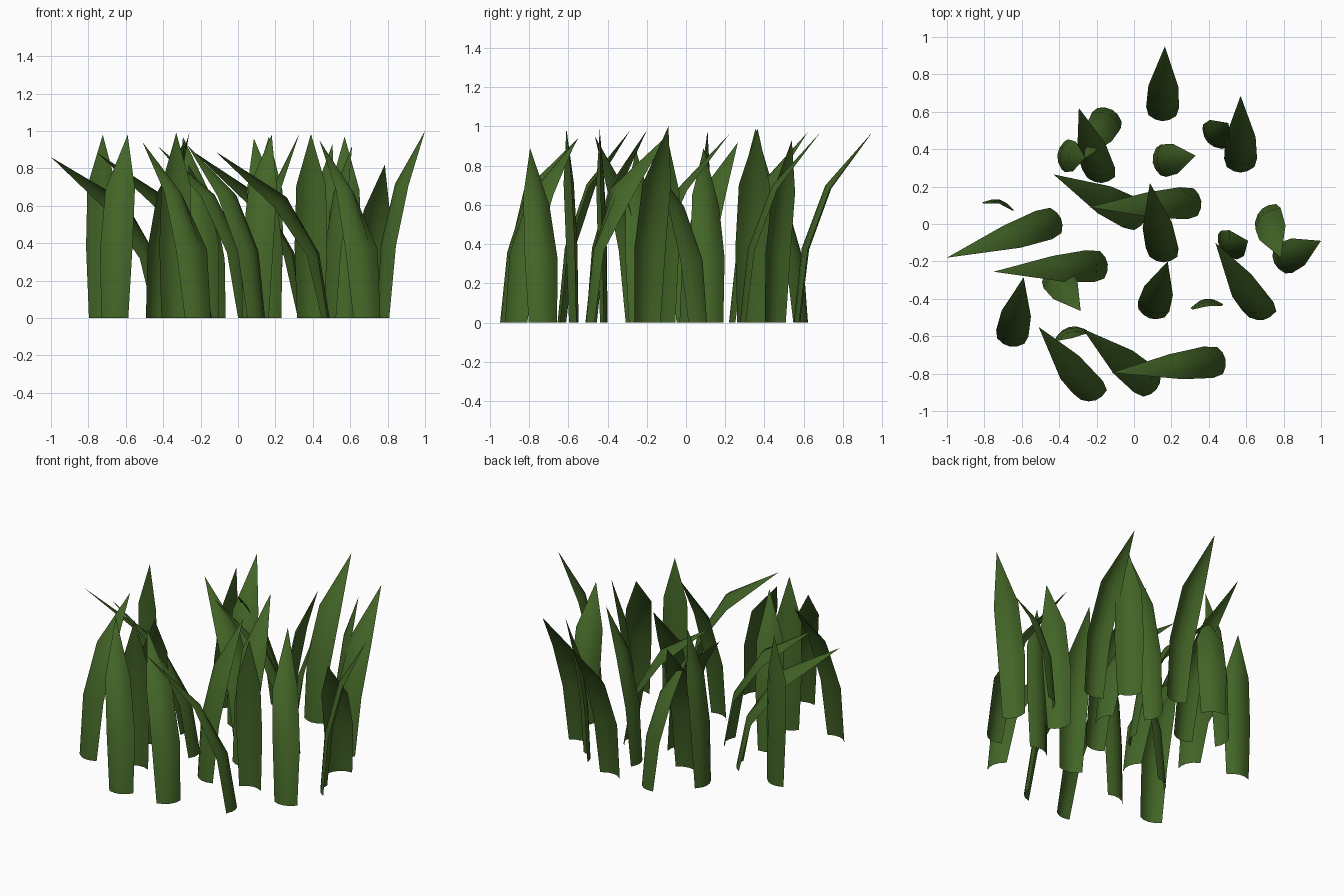
import bpy, math
from mathutils import Vector

if "Cube" in bpy.data.objects:
    bpy.data.objects.remove(bpy.data.objects["Cube"])

grass = bpy.data.materials.new("grass green")
grass.diffuse_color = (0.056, 0.130, 0.020, 1)
grass.use_nodes = True
grass.node_tree.nodes["Principled BSDF"].inputs["Base Color"].default_value = grass.diffuse_color

# each blade: root x, root y, tip x, tip y, tip height
BLADES = [
    (.15, .55, .165, .95, .97), (.57, .275, .57, .685, .97), (-.17, .22, -.295, .62, .97),
    (.06, .02, -.43, .265, .92), (.36, .12, -.24, .09, .89), (-.39, .03, -1.0, -.18, .86),
    (-.14, -.215, -.75, -.255, .88), (.16, -.205, .085, .22, .96), (.085, -.505, .18, -.2, .98),
    (.70, -.51, .435, -.1, .95), (-.665, -.655, -.59, -.285, .98), (-.20, -.94, -.51, -.55, .94),
    (.12, -.885, -.275, -.56, .93), (.49, -.725, -.12, -.795, .89), (.75, -.21, 1.0, -.09, 1.0),
    (.10, .33, .33, .365, .99), (.395, .435, .505, .54, .93), (.46, -.13, .61, -.09, .92),
    (.69, .085, .785, -.18, .82), (-.115, .61, -.265, .35, .82), (-.41, .37, -.26, .355, .99),
    (-.718, .13, -.723, .11, .98), (.385, -.40, .39, -.44, .985), (-.345, -.55, -.33, -.61, .99),
    (-.45, -.24, -.285, -.465, .95),
]
# roll in degrees about the blade's own line, at its three rings
ROLL = {2: (-15, -15, 5), 7: (-10, -12, 0), 9: (-20, -20, 20), 11: (-18, -18, 15),
        17: (15, 15, 15), 18: (20, 20, 10),
        4: (5, 12, 28), 5: (5, 12, 28), 6: (5, 12, 28), 13: (5, 12, 28)}

# height share, lean share, width share of the three cross-section rings
RINGS = [(0, 0, .148), (.39, .10, .176), (.72, .40, .160)]
N = 4          # strips across a blade
DEPTH = .20    # curl depth relative to width


def make_blade(i, bx, by, tx, ty, h):
    root, tip = Vector((bx, by, 0)), Vector((tx, ty, 0))
    d = (tip - root).length
    lean = (tip - root).normalized()
    flat_side = Vector((-lean.y, lean.x, 0))
    verts, faces = [], []
    for k, (zf, lf, w) in enumerate(RINGS):
        ang = math.atan2(d * (0, .45, 1.35)[k], h)
        normal = lean * math.cos(ang) - Vector((0, 0, math.sin(ang)))
        r = math.radians(ROLL.get(i, (0, 0, 0))[k])
        side = flat_side * math.cos(r) - normal * math.sin(r)
        inner = normal * math.cos(r) + flat_side * math.sin(r)
        # roll about the middle of the curl
        c = root + lean * d * lf + Vector((0, 0, h * zf)) + (normal - inner) * DEPTH * w / 2
        for j in range(N + 1):
            u = 2 * j / N - 1
            verts.append(c + side * u * w / 2 + inner * DEPTH * w * u * u)
    verts.append(tip + Vector((0, 0, h)))
    m = N + 1
    for k in range(len(RINGS) - 1):
        for j in range(N):
            a = k * m + j
            faces.append((a, a + m, a + m + 1, a + 1))
    last = (len(RINGS) - 1) * m
    for j in range(N):
        faces.append((last + j, len(verts) - 1, last + j + 1))
    me = bpy.data.meshes.new("grass_blade")
    me.from_pydata([tuple(v) for v in verts], [], [f[::-1] for f in faces])
    me.materials.append(grass)
    for p in me.polygons:
        p.use_smooth = True
    ob = bpy.data.objects.new(f"grass_blade_{i + 1}", me)
    bpy.context.collection.objects.link(ob)


for i, b in enumerate(BLADES):
    make_blade(i, *b)
